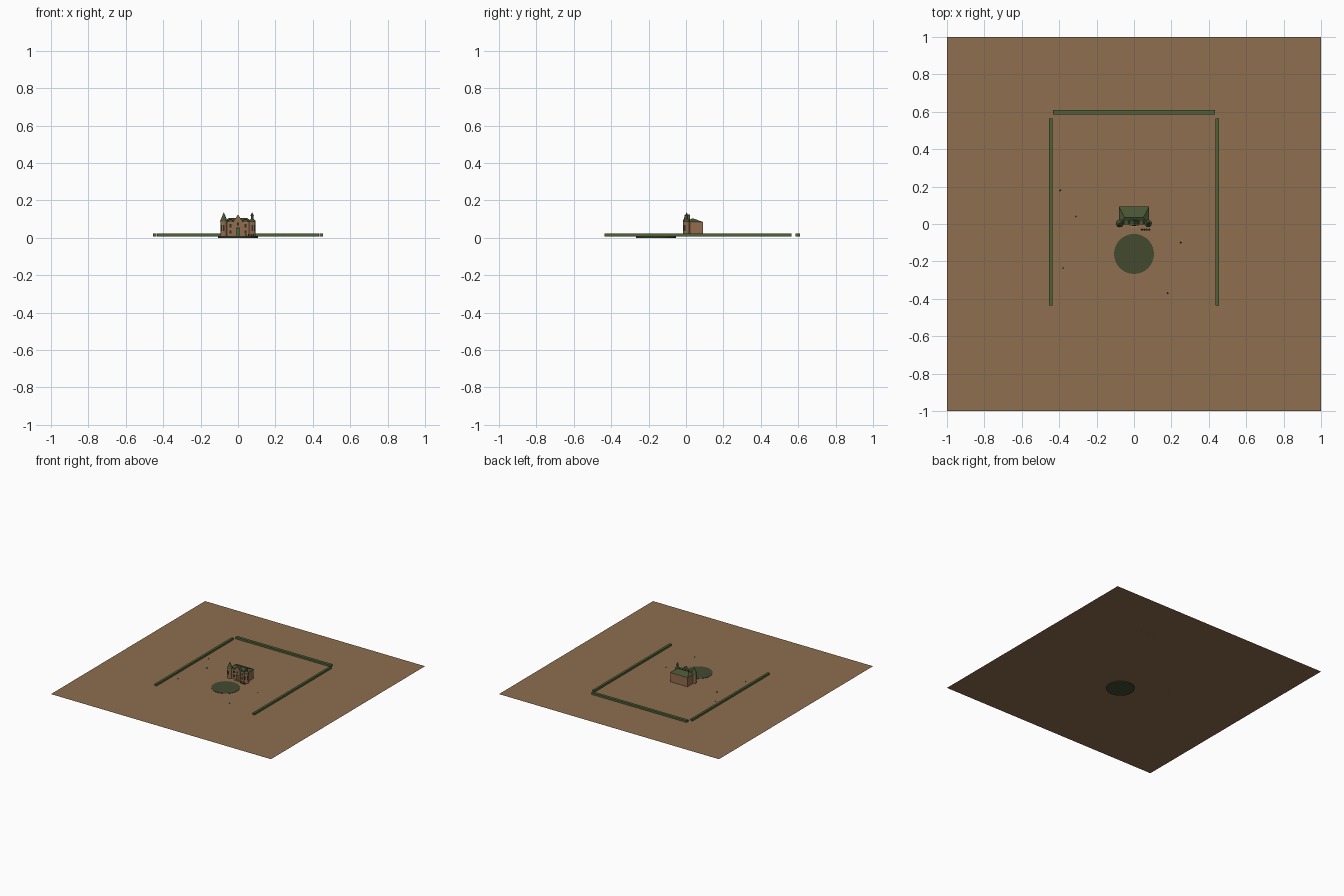
import bpy, bmesh, math

if "Cube" in bpy.data.objects:
    bpy.data.objects.remove(bpy.data.objects["Cube"])

G = 0.007  # ground level


def srgb(name, r, g, b):
    m = bpy.data.materials.new(name)
    f = lambda c: (c / 255 / 12.92) if c < 11 else ((c / 255 + 0.055) / 1.055) ** 2.4
    m.diffuse_color = (f(r), f(g), f(b), 1)
    m.use_nodes = True
    m.node_tree.nodes["Principled BSDF"].inputs["Base Color"].default_value = m.diffuse_color
    return m


EARTH = srgb("earth_brown", 142, 110, 79)
WALL = srgb("wall_brown", 146, 108, 78)
TRIM = srgb("trim_tan", 158, 128, 94)
HEDGE = srgb("hedge_green", 78, 98, 55)
ROOF = srgb("roof_green", 72, 84, 51)
POND = srgb("pond_green", 67, 74, 47)
DARK = srgb("dark_glass", 42, 48, 36)


def mesh(name, verts, faces, mat):
    me = bpy.data.meshes.new(name)
    me.from_pydata(verts, [], faces)
    bm = bmesh.new()
    bm.from_mesh(me)
    bmesh.ops.recalc_face_normals(bm, faces=bm.faces)
    bm.to_mesh(me)
    bm.free()
    ob = bpy.data.objects.new(name, me)
    bpy.context.collection.objects.link(ob)
    me.materials.append(mat)
    return ob


def box(name, x0, x1, y0, y1, z0, z1, mat):
    v = [(x, y, z) for z in (z0, z1) for x, y in ((x0, y0), (x1, y0), (x1, y1), (x0, y1))]
    f = [(0, 1, 2, 3), (4, 5, 6, 7)] + [(i, (i + 1) % 4, (i + 1) % 4 + 4, i + 4) for i in range(4)]
    return mesh(name, v, f, mat)


def cone(name, x, y, z0, z1, r0, r1, mat, n=8):
    bpy.ops.mesh.primitive_cone_add(vertices=n, radius1=r0, radius2=r1, depth=z1 - z0,
                                    location=(x, y, (z0 + z1) / 2))
    ob = bpy.context.object
    ob.name = name
    ob.data.materials.append(mat)
    return ob


def prism(name, pts, y0, y1, mat):
    # extrude an x-z outline along y
    n = len(pts)
    v = [(x, y0, z) for x, z in pts] + [(x, y1, z) for x, z in pts]
    f = [tuple(range(n)), tuple(range(n, 2 * n))]
    f += [(i, (i + 1) % n, (i + 1) % n + n, i + n) for i in range(n)]
    return mesh(name, v, f, mat)


# Grounds: flat sheet, pond disc and hedges
mesh("grounds", [(-1, -1, G), (1, -1, G), (1, 1, G), (-1, 1, G)], [(0, 1, 2, 3)], EARTH)
cone("pond", 0, -0.16, 0, 0.0095, 0.107, 0.107, POND, 32)
box("back_hedge", -0.433, 0.433, 0.586, 0.609, G, 0.022, HEDGE)
for s, side in ((-1, "left"), (1, "right")):
    box(side + "_hedge", s * 0.445 - 0.009, s * 0.445 + 0.009, -0.435, 0.565, G, 0.022, HEDGE)

# Scattered pebbles
for x, y in ((-0.395, 0.18), (-0.31, 0.04), (0.25, -0.10), (0.18, -0.37), (-0.38, -0.235)):
    cone("pebble", x, y, G, 0.011, 0.004, 0.002, DARK, 6)

# House body and hipped roof
box("house_body", -0.077, 0.077, 0.0, 0.09, G, 0.085, WALL)
e = [(-0.081, -0.003, 0.084), (0.081, -0.003, 0.084), (0.081, 0.093, 0.084), (-0.081, 0.093, 0.084),
     (-0.05, 0.035, 0.105), (0.05, 0.035, 0.105)]
mesh("hipped_roof", e, [(0, 1, 2, 3), (0, 1, 5, 4), (1, 2, 5), (2, 3, 4, 5), (3, 0, 4)], ROOF)

# Centre bay with pointed gable, roof and door
box("centre_bay", -0.024, 0.024, -0.008, 0.01, G, 0.088, WALL)
prism("centre_gable", [(-0.024, 0.088), (0.024, 0.088), (0, 0.122)], -0.008, -0.002, WALL)
prism("gable_roof", [(-0.026, 0.087), (0.026, 0.087), (0, 0.124)], -0.002, 0.022, ROOF)
box("front_door", -0.011, 0.011, -0.0095, -0.007, G, 0.055, DARK)
box("door_leaf", -0.007, 0.007, -0.0105, -0.008, G, 0.05, HEDGE)
box("door_step", -0.018, 0.018, -0.018, -0.008, G, 0.011, TRIM)
box("gable_window", -0.005, 0.005, -0.0095, -0.007, 0.066, 0.082, DARK)

# Arched dormers beside the centre bay, and front windows
for s in (-1, 1):
    arc = [(s * 0.04 + 0.015 * math.cos(a * math.pi / 8), 0.084 + 0.015 * math.sin(a * math.pi / 8))
           for a in range(9)]
    prism("arched_dormer", arc, -0.003, 0.02, ROOF)
    for z in (0.022, 0.056):
        box("front_window", s * 0.04 - 0.006, s * 0.04 + 0.006, -0.002, 0.001, z, z + 0.018, DARK)
box("cornice", -0.079, 0.079, -0.003, 0.092, 0.081, 0.0845, TRIM)

# Corner towers with windows
for s, side in ((-1, "left"), (1, "right")):
    x = s * 0.076
    cone(side + "_tower", x, 0.003, G, 0.088, 0.018, 0.018, WALL, 12)
    for a in (-90, -90 + s * 60):
        w = box("tower_window", -0.004, 0.004, -0.0195, -0.0165, 0.036, 0.068, DARK)
        w.location = (x, 0.003, 0)
        w.rotation_euler.z = math.radians(a + 90)
cone("left_spire", -0.076, 0.003, 0.087, 0.137, 0.021, 0, ROOF, 12)
cone("right_tower_roof", 0.076, 0.003, 0.087, 0.1, 0.02, 0.009, ROOF, 12)
cone("belfry", 0.076, 0.003, 0.1, 0.117, 0.007, 0.007, WALL, 8)
cone("belfry_spire", 0.076, 0.003, 0.117, 0.137, 0.01, 0, ROOF, 8)

# Small row of shrubs in front of the right wing
for i in range(4):
    cone("shrub", 0.043 + i * 0.013, -0.03, G, 0.02, 0.005, 0.002, POND, 6)
